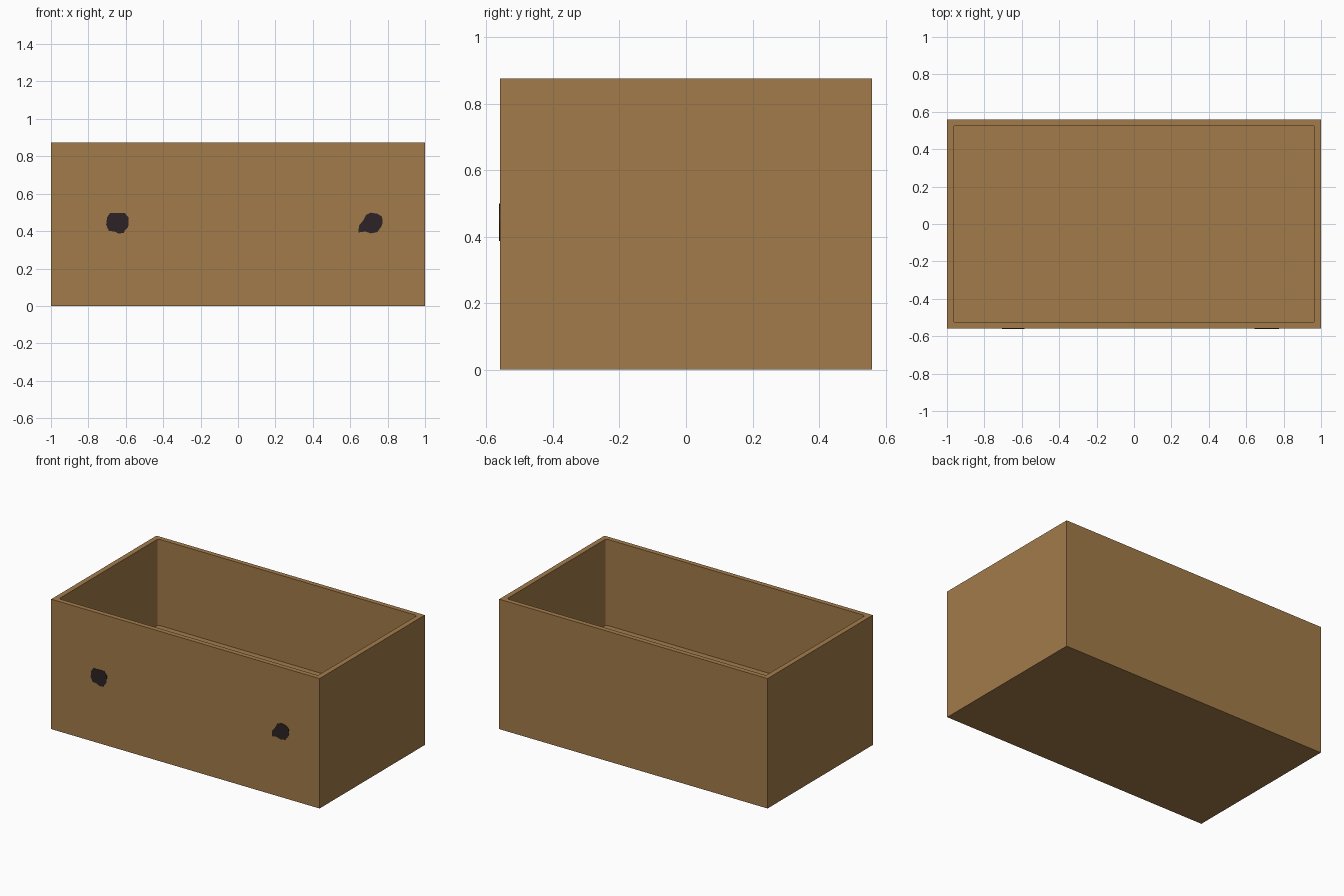
import bpy, bmesh, math

if "Cube" in bpy.data.objects:
    bpy.data.objects.remove(bpy.data.objects["Cube"])

def material(name, rgb):
    m = bpy.data.materials.new(name)
    m.diffuse_color = (*rgb, 1)
    m.use_nodes = True
    m.node_tree.nodes["Principled BSDF"].inputs["Base Color"].default_value = m.diffuse_color
    return m

wood = material("brown wood", (0.365, 0.198, 0.068))
dark = material("dark knot", (0.025, 0.016, 0.018))

def finish(name, bm, mat):
    bmesh.ops.recalc_face_normals(bm, faces=bm.faces[:])
    me = bpy.data.meshes.new(name)
    bm.to_mesh(me)
    bm.free()
    me.materials.append(mat)
    ob = bpy.data.objects.new(name, me)
    bpy.context.collection.objects.link(ob)
    return ob

W, D, H = 1.0, 0.56, 0.875      # half width, half depth, height
IW, ID, FLOOR = 0.965, 0.527, 0.295
R, SEG = 0.012, 3               # rounded inner corners

# Inner outline with small rounded corners, one arc per quadrant
inner, outer = [], []
for q, (sx, sy) in enumerate([(1, 1), (-1, 1), (-1, -1), (1, -1)]):
    outer.append((sx * W, sy * D))
    for i in range(SEG + 1):
        a = math.pi / 2 * (q + i / SEG)
        inner.append((sx * (IW - R) + R * math.cos(a),
                      sy * (ID - R) + R * math.sin(a)))

# Open box: outer shell, rim, inner walls and raised floor
bm = bmesh.new()
bot = [bm.verts.new((x, y, 0)) for x, y in outer]
top = [bm.verts.new((x, y, H)) for x, y in outer]
rim = [bm.verts.new((x, y, H)) for x, y in inner]
flo = [bm.verts.new((x, y, FLOOR)) for x, y in inner]
bm.faces.new(bot)
bm.faces.new(flo)
n, k = len(inner), SEG + 1
for q in range(4):
    p = (q + 1) % 4
    bm.faces.new((bot[q], bot[p], top[p], top[q]))
    bm.faces.new((top[q], top[p], rim[p * k], rim[q * k + SEG]))
    for i in range(SEG):
        bm.faces.new((top[q], rim[q * k + i + 1], rim[q * k + i]))
for i in range(n):
    j = (i + 1) % n
    bm.faces.new((rim[i], rim[j], flo[j], flo[i]))
finish("box", bm, wood)

# Dark irregular knots on the front, as thin plates
def knot(name, cx, pts):
    bm = bmesh.new()
    f = bm.faces.new([bm.verts.new((cx + x, -D - 0.002, 0.443 + z)) for x, z in pts])
    ext = bmesh.ops.extrude_face_region(bm, geom=[f])
    for v in ext["geom"]:
        if isinstance(v, bmesh.types.BMVert):
            v.co.y += 0.003
    finish(name, bm, dark)

knot("left_knot", -0.645, [(-.045, -.042), (-.015, -.045), (.005, -.056), (.035, -.053),
     (.04, -.038), (.058, -.022), (.06, .03), (.04, .053), (-.04, .053), (-.055, .03), (-.06, -.01)])
knot("right_knot", 0.71, [(-.065, -.05), (-.03, -.045), (.0, -.055), (.035, -.048),
     (.055, -.02), (.064, .0), (.06, .035), (.035, .05), (.0, .056), (-.025, .043),
     (-.04, .015), (-.064, -.015)])
